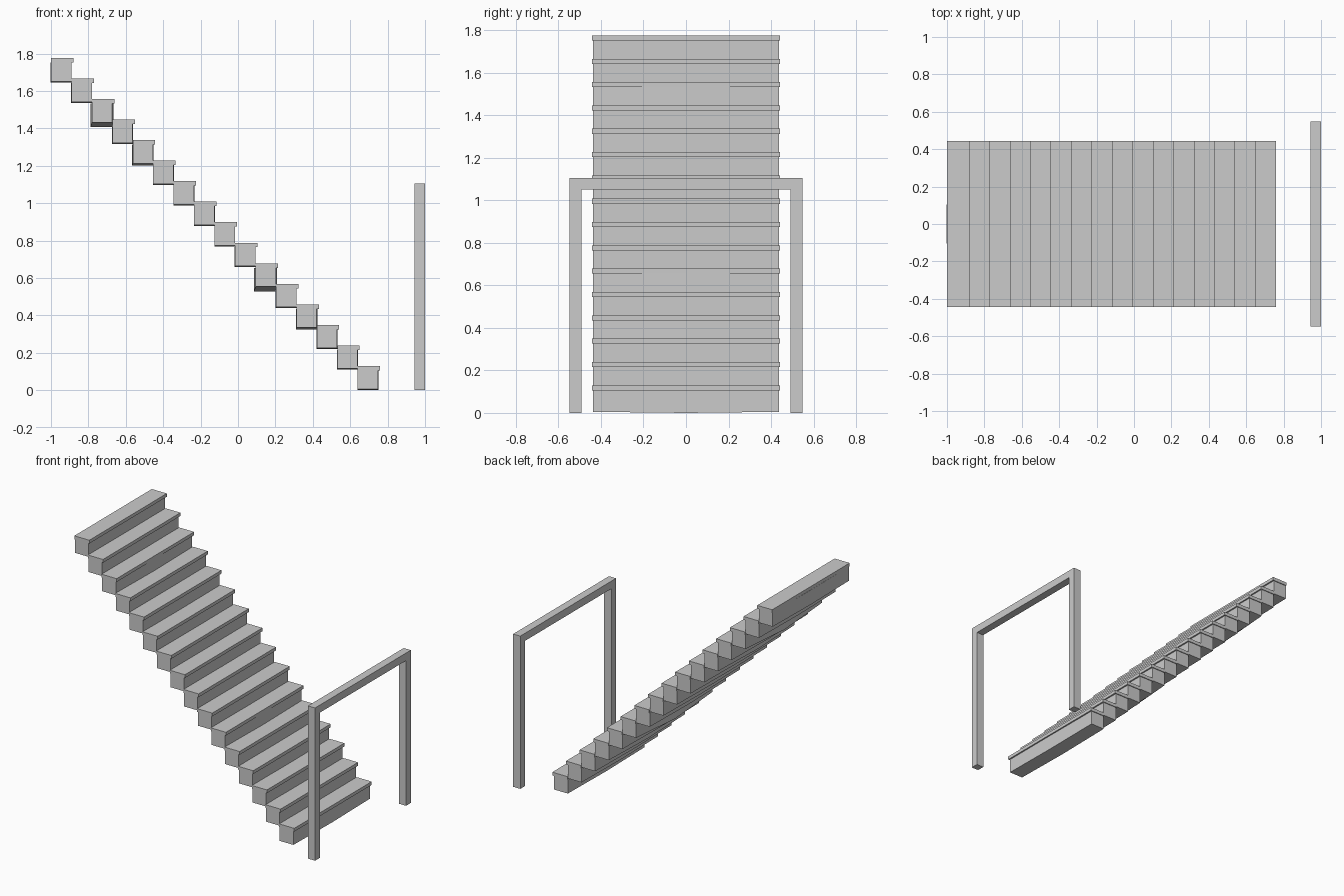
import bpy, bmesh

if "Cube" in bpy.data.objects:
    bpy.data.objects.remove(bpy.data.objects["Cube"])

def box(name, x0, x1, y0, y1, z0, z1):
    bm = bmesh.new()
    bmesh.ops.create_cube(bm, size=1)
    for v in bm.verts:
        v.co.x = x1 if v.co.x > 0 else x0
        v.co.y = y1 if v.co.y > 0 else y0
        v.co.z = z1 if v.co.z > 0 else z0
    me = bpy.data.meshes.new(name)
    bm.to_mesh(me)
    bm.free()
    ob = bpy.data.objects.new(name, me)
    bpy.context.collection.objects.link(ob)
    return ob

def step_block(name, x0, x1, z0, z1, sag):
    """Block lofted through three sections; the middle one sags and bulges."""
    bm = bmesh.new()
    rings = []
    for y, s in ((-0.437, 0), (0, sag), (0.437, 0)):
        pts = ((x0 - s * .3, z0 - s), (x1 + s * .3, z0 - s), (x1 + s * .3, z1), (x0 - s * .3, z1))
        rings.append([bm.verts.new((x, y, z)) for x, z in pts])
    for a, b in zip(rings, rings[1:]):
        for i in range(4):
            j = (i + 1) % 4
            bm.faces.new((a[i], a[j], b[j], b[i]))
    bm.faces.new(rings[0])
    bm.faces.new(rings[-1])
    bmesh.ops.recalc_face_normals(bm, faces=bm.faces)
    me = bpy.data.meshes.new(name)
    bm.to_mesh(me)
    bm.free()
    bpy.context.collection.objects.link(bpy.data.objects.new(name, me))

# Sixteen overlapping steps, bottom to top, a few of them sagging more
STEPS = 16
sags = {5: 0.025, 13: 0.025, 3: 0.01, 11: 0.01}
for k in range(STEPS):
    x = 0.64 - 1.64 / 15 * k
    top = 0.13 + 0.1097 * k
    step_block(f"step_block_{k + 1}", x, x + 0.109, top - 0.125, top - 0.024, sags.get(k, 0.005))
    box(f"tread_{k + 1}", x, x + 0.12, -0.443, 0.443, top - 0.024, top)

# Free-standing gate frame in front of the stairs
for side, y in (("front", -0.5475), ("back", 0.4925)):
    box(f"{side}_post", 0.943, 1.0, y, y + 0.055, 0, 1.05)
box("top_beam", 0.943, 1.0, -0.5475, 0.5475, 1.05, 1.105)
